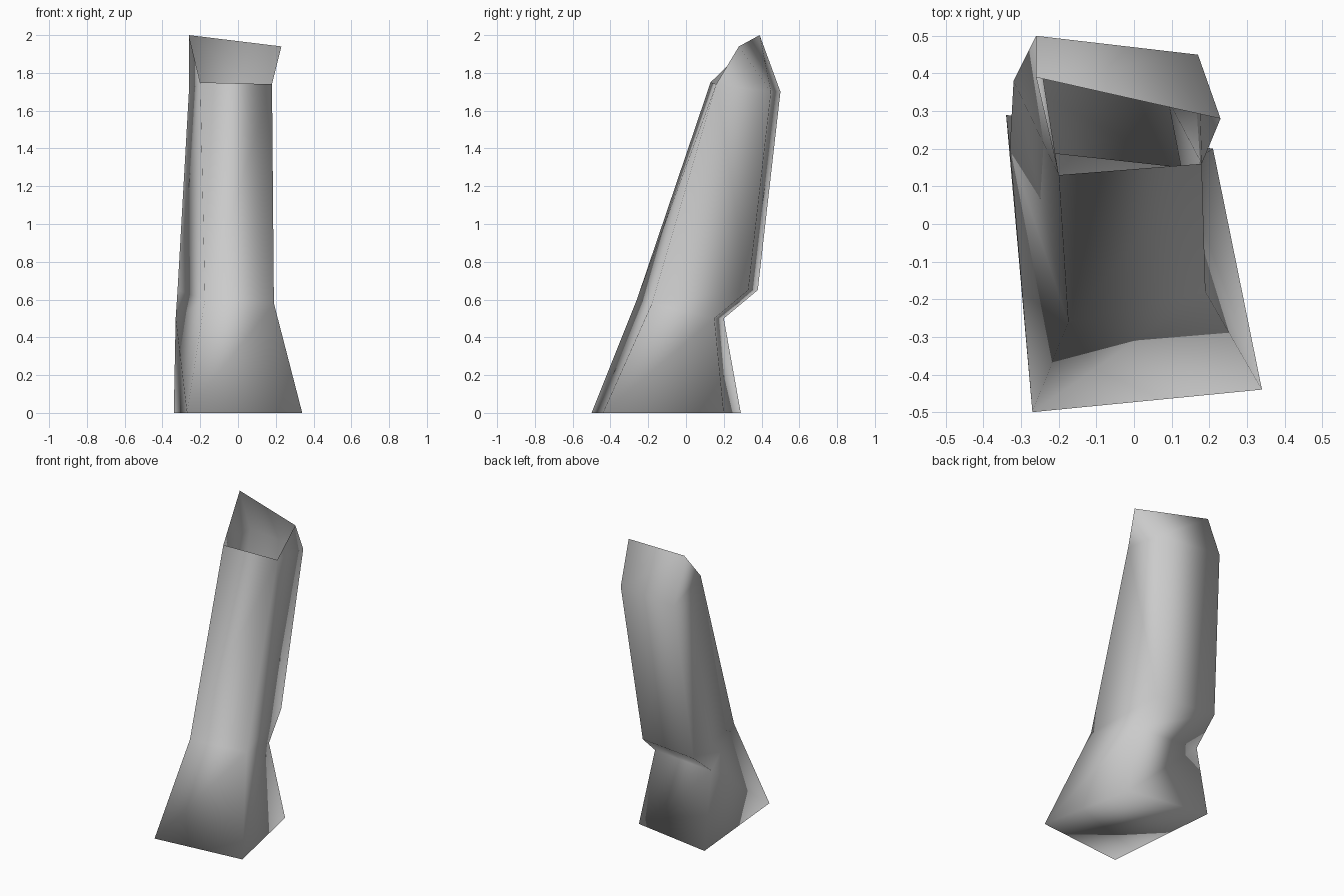
import bpy
import bmesh

cube = bpy.data.objects.get("Cube")
if cube:
    bpy.data.objects.remove(cube, do_unlink=True)

# Plain grey finish
grey = bpy.data.materials.new("plain_grey")
grey.use_nodes = True
tint = (0.6, 0.6, 0.6, 1.0)
grey.diffuse_color = tint
grey.node_tree.nodes["Principled BSDF"].inputs["Base Color"].default_value = tint

bm = bmesh.new()


def chain(points):
    return [bm.verts.new(p) for p in points]


# Corner lines of the leg, each running from the sole to the open cuff
front_right = chain([(-0.27, -0.5, 0), (-0.175, -0.26, 0.6), (-0.2, 0.13, 1.75)])
front_left = chain([(0.34, -0.44, 0), (0.19, -0.18, 0.58), (0.18, 0.16, 1.74)])
back_right = chain([(-0.34, 0.29, 0), (-0.33, 0.2, 0.5), (-0.32, 0.38, 0.65),
                    (-0.26, 0.5, 1.7), (-0.26, 0.39, 2)])
back_left = chain([(0.21, 0.2, 0), (0.125, 0.15, 0.5), (0.09, 0.33, 0.65),
                   (0.17, 0.45, 1.7), (0.23, 0.28, 1.94)])


def panel(left, right):
    """Skin two corner lines of equal length with quads."""
    for i in range(len(left) - 1):
        bm.faces.new((left[i], right[i], right[i + 1], left[i + 1]))


def side(front, back):
    """Fan the side between a front corner line and a back one."""
    sole, ankle, cuff = front
    heel, notch, calf, upper, tip = back
    for tri in ((sole, heel, notch), (sole, notch, ankle), (ankle, notch, calf),
                (ankle, calf, cuff), (cuff, calf, upper), (cuff, upper, tip)):
        bm.faces.new(tri)


# Front, back and both sides
panel(front_right, front_left)
panel(back_left, back_right)
side(front_left, back_left)
side(front_right, back_right)

# Closed sole
sole = bm.faces.new((front_right[0], back_right[0], back_left[0], front_left[0]))
bmesh.ops.recalc_face_normals(bm, faces=bm.faces[:])
sole.normal_update()
if sole.normal.z > 0:
    bmesh.ops.reverse_faces(bm, faces=bm.faces[:])

# Smooth shading across the whole shell
for face in bm.faces:
    face.smooth = True

mesh = bpy.data.meshes.new("lower_leg")
bm.to_mesh(mesh)
bm.free()
mesh.materials.append(grey)
leg = bpy.data.objects.new("lower_leg", mesh)
bpy.context.collection.objects.link(leg)
